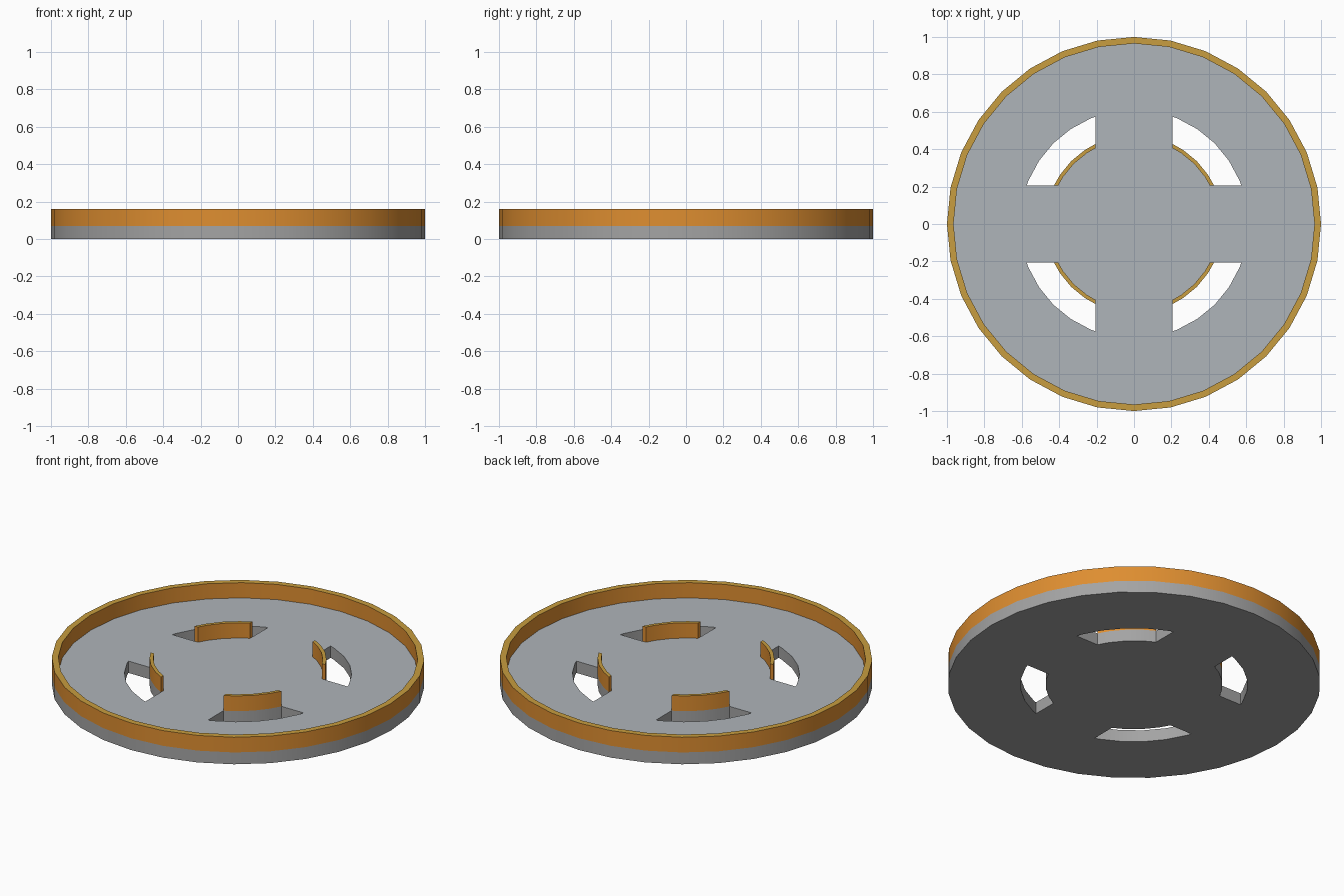
import bpy
import bmesh
from math import asin, cos, sin, pi, ceil, floor

if "Cube" in bpy.data.objects:
    bpy.data.objects.remove(bpy.data.objects["Cube"], do_unlink=True)

SIDES = 32
STEP = 2 * pi / SIDES
BASE_TOP, TOP = 0.07, 0.16
RIM_INNER = 0.965
RIB_INNER, RIB_OUTER, SLOT_OUTER = 0.455, 0.475, 0.61
GAP = 0.205  # half width of the cross between the slots


def material(name, color):
    mat = bpy.data.materials.new(name)
    mat.use_nodes = True
    mat.diffuse_color = (*color, 1)
    mat.node_tree.nodes["Principled BSDF"].inputs["Base Color"].default_value = (*color, 1)
    return mat


grey = material("grey sides", (0.37, 0.37, 0.37))
pale_grey = material("pale grey top", (0.43, 0.46, 0.49))
orange = material("orange walls", (0.73, 0.27, 0.03))
gold = material("gold edges", (0.58, 0.34, 0.05))


def circle(radius):
    return [(radius * cos(i * STEP), radius * sin(i * STEP)) for i in range(SIDES)]


def arc(radius):
    """Faceted arc in the first quadrant, trimmed by the cross."""
    start = asin(GAP / radius)
    end = pi / 2 - start
    inner = [i * STEP for i in range(ceil(start / STEP), floor(end / STEP) + 1)]
    return [(radius * cos(a), radius * sin(a)) for a in [start, *inner, end]]


def sector(r0, r1, quadrant):
    c, s = [(1, 0), (0, 1), (-1, 0), (0, -1)][quadrant]
    return [(c * x - s * y, s * x + c * y) for x, y in arc(r1) + arc(r0)[::-1]]


def plate(name, loops, z0, z1, side_mat, top_mat):
    """Fill an outline, with any holes, and raise it to a solid."""
    bm = bmesh.new()
    for loop in loops:
        verts = [bm.verts.new((x, y, z0)) for x, y in loop]
        for a, b in zip(verts, verts[1:] + verts[:1]):
            bm.edges.new((a, b))
    bmesh.ops.triangle_fill(bm, edges=bm.edges[:], use_beauty=True, normal=(0, 0, 1))
    raised = bmesh.ops.extrude_face_region(bm, geom=bm.faces[:])["geom"]
    bmesh.ops.translate(bm, vec=(0, 0, z1 - z0),
                        verts=[g for g in raised if isinstance(g, bmesh.types.BMVert)])
    bmesh.ops.recalc_face_normals(bm, faces=bm.faces[:])
    for face in bm.faces:
        face.material_index = 1 if face.normal.z > 0.5 else 0
    mesh = bpy.data.meshes.new(name)
    bm.to_mesh(mesh)
    bm.free()
    mesh.materials.append(side_mat)
    mesh.materials.append(top_mat)
    obj = bpy.data.objects.new(name, mesh)
    bpy.context.collection.objects.link(obj)
    bpy.ops.object.select_all(action="DESELECT")
    obj.select_set(True)
    bpy.context.view_layer.objects.active = obj
    bpy.ops.object.shade_smooth_by_angle()


# Slotted base disc
slots = [sector(RIB_OUTER, SLOT_OUTER, q) for q in range(4)]
plate("base_disc", [circle(1), *slots], 0, BASE_TOP, grey, pale_grey)

# Raised outer rim
plate("outer_rim", [circle(1), circle(RIM_INNER)], BASE_TOP, TOP, orange, gold)

# Curved ribs along the inner edge of each slot
for q in range(4):
    plate(f"curved_rib_{q + 1}", [sector(RIB_INNER, RIB_OUTER, q)],
          BASE_TOP, TOP, orange, gold)
